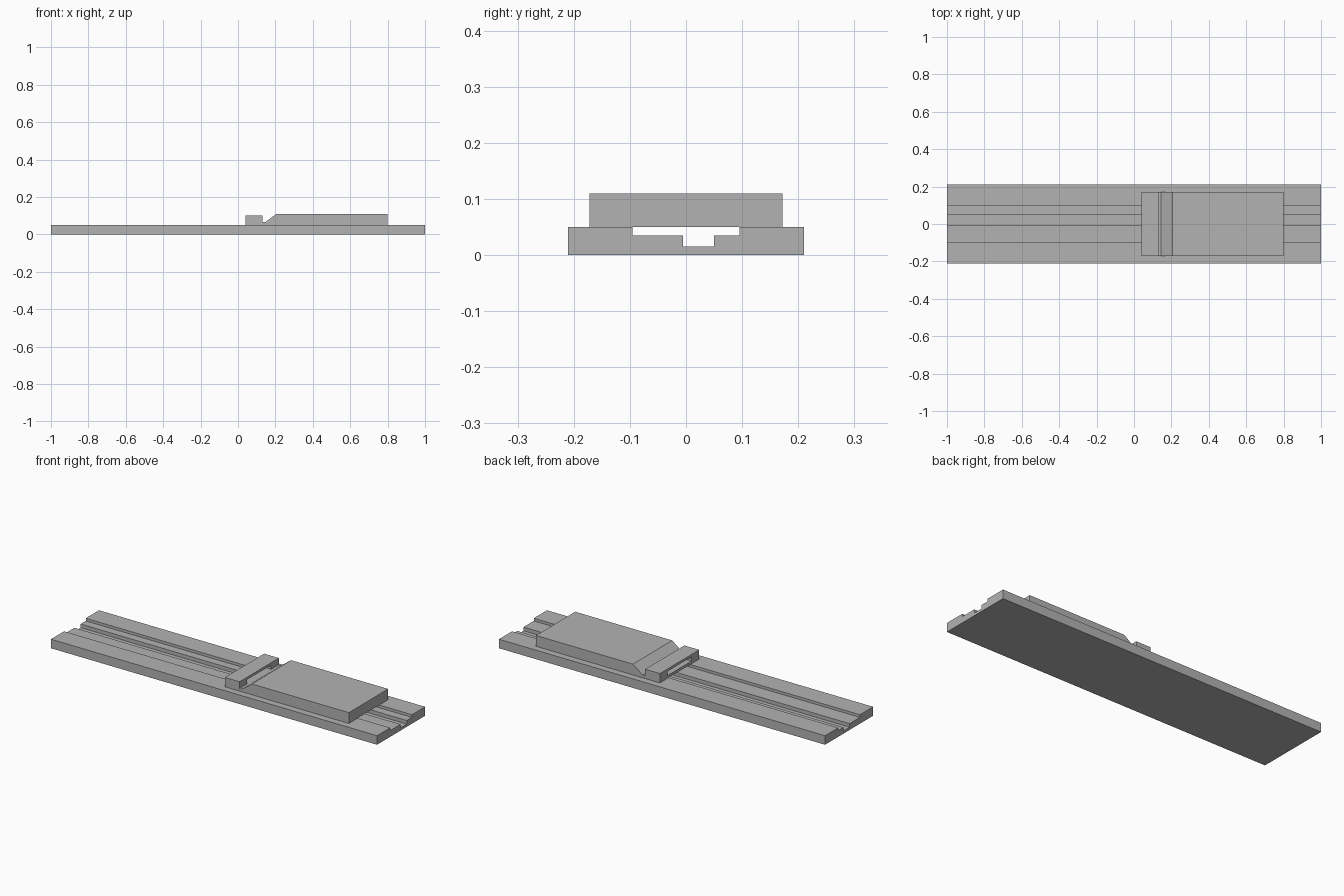
import bpy
import bmesh
from mathutils import Vector

default_cube = bpy.data.objects.get("Cube")
if default_cube:
    bpy.data.objects.remove(default_cube, do_unlink=True)

grey = bpy.data.materials.new("plain grey")
grey.use_nodes = True
colour = (0.45, 0.45, 0.45, 1)
grey.diffuse_color = colour
grey.node_tree.nodes["Principled BSDF"].inputs["Base Color"].default_value = colour


def extrude_profile(name, points, place, direction):
    """Extrude a closed 2D outline along a direction into a solid part."""
    bm = bmesh.new()
    face = bm.faces.new([bm.verts.new(place(a, b)) for a, b in points])
    swept = bmesh.ops.extrude_face_region(bm, geom=[face], use_keep_orig=True)
    moved = [v for v in swept["geom"] if isinstance(v, bmesh.types.BMVert)]
    bmesh.ops.translate(bm, verts=moved, vec=Vector(direction))
    bmesh.ops.recalc_face_normals(bm, faces=bm.faces)
    mesh = bpy.data.meshes.new(name)
    bm.to_mesh(mesh)
    bm.free()
    mesh.materials.append(grey)
    obj = bpy.data.objects.new(name, mesh)
    bpy.context.collection.objects.link(obj)
    return obj


# Long base rail with a stepped, slightly off-centre channel
W, H = 0.21, 0.05
rail = [(-W, 0), (W, 0), (W, H), (0.095, H), (0.095, 0.035), (0.05, 0.035),
        (0.05, 0.015), (-0.005, 0.015), (-0.005, 0.035), (-0.095, 0.035),
        (-0.095, H), (-W, H)]
extrude_profile("base_rail", rail, lambda y, z: (-1, y, z), (2, 0, 0))

# Sliding block with a notch and ramp, spanning the channel
S = 0.172
slider = [(0.04, H), (0.80, H), (0.80, 0.11), (0.205, 0.11),
          (0.145, 0.065), (0.04, 0.065)]
extrude_profile("sliding_block", slider, lambda x, z: (x, -S, z), (0, 2 * S, 0))

# Bridge at the end of the block: an arch with a slot through it
slot, low, under, top = 0.105, 0.065, 0.088, 0.102
bridge = [(-S, low), (-slot, low), (-slot, under), (slot, under),
          (slot, low), (S, low), (S, top), (-S, top)]
extrude_profile("slotted_bridge", bridge, lambda y, z: (0.04, y, z), (0.09, 0, 0))
